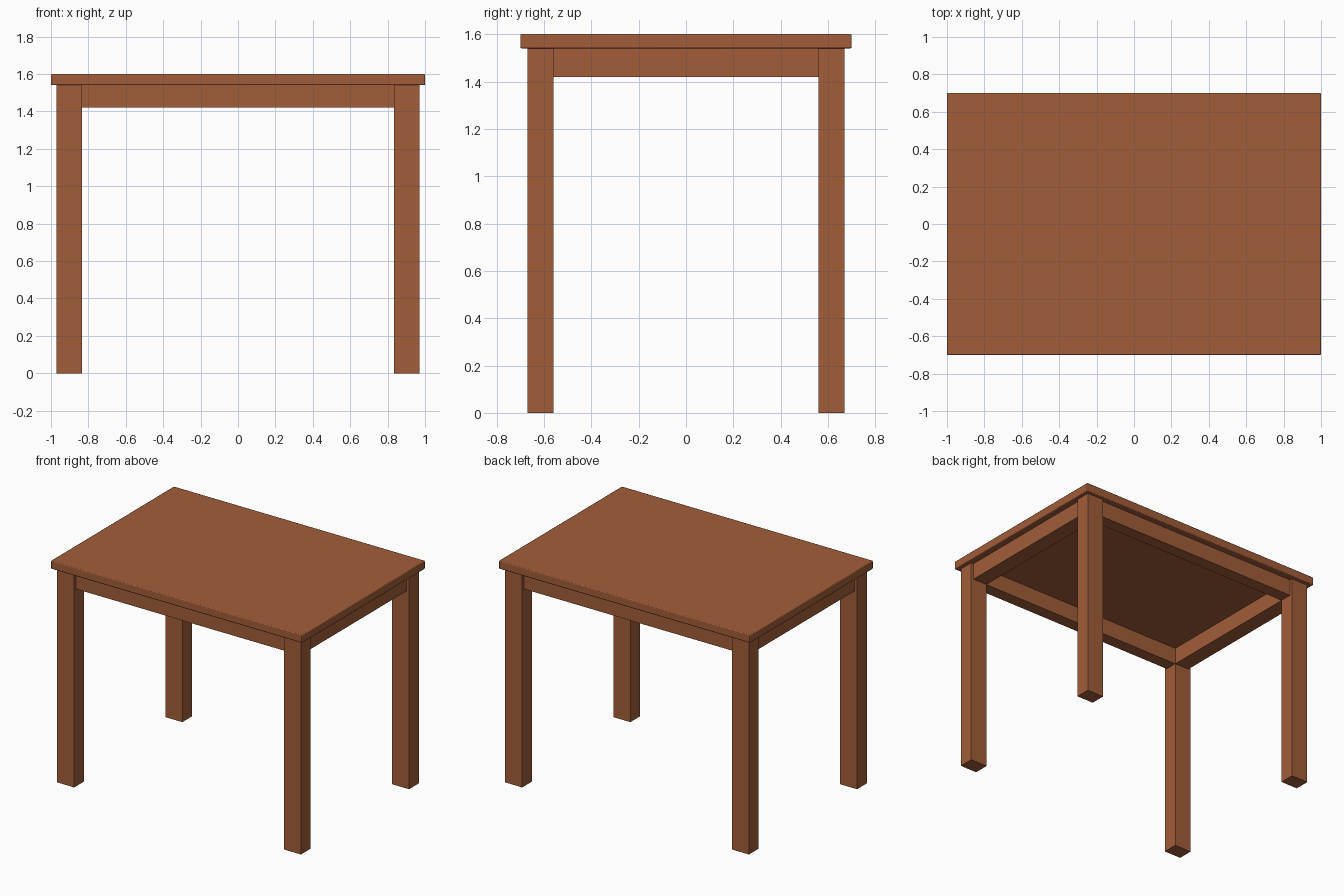
import bpy

if "Cube" in bpy.data.objects:
    bpy.data.objects.remove(bpy.data.objects["Cube"])

wood = bpy.data.materials.new("brown wood")
wood.diffuse_color = (0.36, 0.11, 0.041, 1)
wood.use_nodes = True
wood.node_tree.nodes["Principled BSDF"].inputs["Base Color"].default_value = wood.diffuse_color


def box(name, x0, x1, y0, y1, z0, z1):
    """Box between two opposite corners."""
    bpy.ops.mesh.primitive_cube_add(
        size=1, location=((x0 + x1) / 2, (y0 + y1) / 2, (z0 + z1) / 2))
    ob = bpy.context.object
    ob.name = name
    ob.scale = (x1 - x0, y1 - y0, z1 - z0)
    bpy.ops.object.transform_apply(location=False, rotation=False, scale=True)
    ob.data.materials.append(wood)
    return ob


LX0, LX1 = 0.835, 0.97    # leg extent across
LY0, LY1 = 0.56, 0.67     # leg extent in depth
UNDER, APRON = 1.54, 1.42
RECESS = 0.02             # aprons sit slightly behind the outer leg faces

# Tabletop with softly eased edges
top = box("tabletop", -1, 1, -0.7, 0.7, UNDER, 1.6)
bevel = top.modifiers.new("eased edges", 'BEVEL')
bevel.width = 0.006
bevel.segments = 2
bpy.ops.object.shade_smooth_by_angle()

# Four legs
for sy, depth in ((-1, "front"), (1, "back")):
    for sx, side in ((-1, "left"), (1, "right")):
        xs = sorted((sx * LX0, sx * LX1))
        ys = sorted((sy * LY0, sy * LY1))
        box(f"{depth}_{side}_leg", *xs, *ys, 0, UNDER)

# Aprons between the legs, flush with the inner leg faces
for s, depth, side in ((-1, "front", "left"), (1, "back", "right")):
    ys = sorted((s * LY0, s * (LY1 - RECESS)))
    box(f"{depth}_apron", -LX0, LX0, *ys, APRON, UNDER)
    xs = sorted((s * LX0, s * (LX1 - RECESS)))
    box(f"{side}_apron", *xs, -LY0, LY0, APRON, UNDER)
